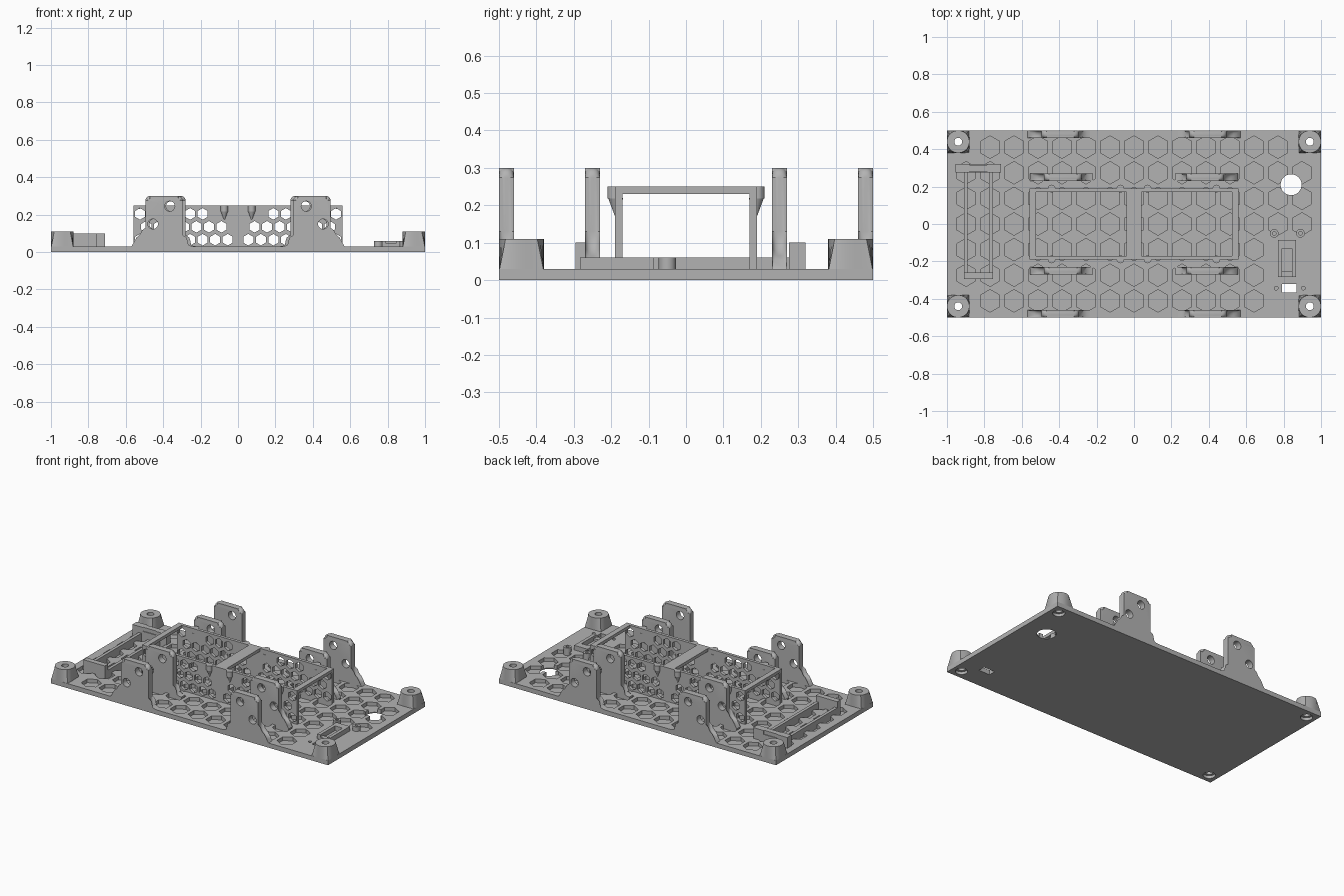
import bpy, bmesh
from math import pi, sin, cos
from mathutils import Matrix, Vector

if "Cube" in bpy.data.objects:
    bpy.data.objects.remove(bpy.data.objects["Cube"])

grey = bpy.data.materials.new("matte_grey")
grey.use_nodes = True
grey.diffuse_color = (0.45, 0.45, 0.45, 1)
grey.node_tree.nodes["Principled BSDF"].inputs["Base Color"].default_value = grey.diffuse_color


def make(name, bm):
    bmesh.ops.recalc_face_normals(bm, faces=bm.faces)
    mesh = bpy.data.meshes.new(name)
    bm.to_mesh(mesh)
    bm.free()
    mesh.materials.append(grey)
    ob = bpy.data.objects.new(name, mesh)
    bpy.context.collection.objects.link(ob)
    return ob


def add_box(bm, x, y, z):
    size = Vector((x[1] - x[0], y[1] - y[0], z[1] - z[0]))
    mid = Vector((x[0] + x[1], y[0] + y[1], z[0] + z[1])) / 2
    bmesh.ops.create_cube(bm, size=1, matrix=Matrix.Translation(mid) @ Matrix.Diagonal((*size, 1)))


def boxes(name, *parts):
    bm = bmesh.new()
    for p in parts:
        add_box(bm, *p)
    return make(name, bm)


def prisms(name, centres, r, length, sides=32, axis="Z", r_top=None):
    bm = bmesh.new()
    turn = Matrix.Rotation(pi / 2, 4, "X") if axis == "Y" else Matrix()
    for c in centres:
        bmesh.ops.create_cone(bm, cap_ends=True, segments=sides, radius1=r,
                              radius2=r if r_top is None else r_top, depth=length,
                              matrix=Matrix.Translation(c) @ turn)
    return make(name, bm)


def bake(ob):
    deps = bpy.context.evaluated_depsgraph_get()
    mesh = bpy.data.meshes.new_from_object(ob.evaluated_get(deps))
    ob.modifiers.clear()
    ob.data = mesh


def cut(ob, *cutters):
    for c in cutters:
        m = ob.modifiers.new("cut", "BOOLEAN")
        m.operation, m.solver, m.object = "DIFFERENCE", "EXACT", c
    bake(ob)
    for c in cutters:
        bpy.data.objects.remove(c)


signs = [(sx, sy) for sx in (-1, 1) for sy in (-1, 1)]
corners = [(sx * 0.94, sy * 0.44) for sx, sy in signs]
T = 0.03      # plate thickness

# Base plate with a field of blind hexagonal pockets
pockets = []
for i in range(-7, 8):
    for j in range(-3, 4):
        x, y = i * 0.1283, j * 0.137
        at_corner = abs(x) > 0.8 and abs(y) > 0.35
        at_socket = x > 0.7 and y < -0.05
        if not at_corner and not at_socket:
            pockets.append((x, y, 0.056))
plate = boxes("base_plate", ((-1, 1), (-0.5, 0.5), (0, T)))
cut(plate,
    prisms("pocket_cutter", pockets, 0.06, 0.1, 6),
    prisms("screw_cutter", [(x, y, 0) for x, y in corners], 0.021, 0.2),
    prisms("counterbore_cutter", [(x, y, 0) for x, y in corners], 0.036, 0.036),
    prisms("cable_cutter", [(0.84, 0.21, 0)], 0.056, 0.2),
    prisms("pin_cutter", [(0.76, -0.343, 0.03), (0.905, -0.343, 0.03)], 0.01, 0.04),
    boxes("slot_cutter", ((0.79, 0.87), (-0.365, -0.32), (-0.1, 0.1))))

# Corner bosses: square foot lofted to a round top
for k, (x, y) in enumerate(corners):
    bm = bmesh.new()
    low, high = [], []
    for a in range(32):
        c, s = cos(a * pi / 16), sin(a * pi / 16)
        q = 0.06 / max(abs(c), abs(s))
        low.append(bm.verts.new((x + q * c, y + q * s, 0.022)))
        high.append(bm.verts.new((x + 0.06 * c, y + 0.06 * s, 0.11)))
    bm.faces.new(low)
    bm.faces.new(high)
    for a in range(32):
        b = (a + 1) % 32
        bm.faces.new((low[a], low[b], high[b], high[a]))
    boss = make(f"corner_boss_{k + 1}", bm)
    cut(boss, prisms("boss_cutter", [(x, y, 0.1)], 0.021, 0.3))


def arc(cx, cz, r, a0, a1, n=6):
    return [(cx + r * cos(pi / 180 * (a0 + (a1 - a0) * i / n)),
             cz + r * sin(pi / 180 * (a0 + (a1 - a0) * i / n))) for i in range(n + 1)]


# Upright tabs with flared feet, rounded rims and two holes
def tab(name, sx, y, shift):
    a, b, top = 0.295 + shift, 0.495 + shift, 0.3
    pts = [(a - 0.06, 0.006)]
    pts += arc(a - 0.06, T + 0.08, 0.08, -90, 0)[:-1]
    pts = [(min(p[0], a), p[1]) for p in pts] + [(a, T + 0.1)]
    pts += arc(a + 0.026, top - 0.026, 0.026, 180, 90)
    pts += arc(b - 0.026, top - 0.026, 0.026, 90, 0)
    pts += arc(b + 0.075, T + 0.1, 0.075, 180, 270)[:-1]
    pts += [(b + 0.075, T), (b + 0.075, 0.006)]
    # keep the inner foot a clean quarter curve
    inner = [(a - 0.06, 0.006)] + arc(a - 0.06, T + 0.06, 0.06, -90, 0)
    pts = inner + [p for p in pts if p[1] > T + 0.09 or p[0] > b]
    bm = bmesh.new()
    front = [bm.verts.new((sx * px, y - 0.02, pz)) for px, pz in pts]
    back = [bm.verts.new((sx * px, y + 0.02, pz)) for px, pz in pts]
    bm.faces.new(front)
    bm.faces.new(back)
    n = len(pts)
    for i in range(n):
        j = (i + 1) % n
        bm.faces.new((front[i], front[j], back[j], back[i]))
    rim = [e for e in bm.edges if e.verts[0].co.y == e.verts[1].co.y
           and min(v.co.z for v in e.verts) > 0.04]
    bmesh.ops.bevel(bm, geom=rim, offset=0.017, segments=4, profile=0.5,
                    affect="EDGES", clamp_overlap=False)
    ob = make(name, bm)
    holes = [(sx * (0.365 + shift / 2), y, 0.245), (sx * (0.455 + shift / 2), y, 0.15)]
    cut(ob, prisms("tab_cutter", holes, 0.027, 0.2, 24, "Y"))


for sx, sy in signs:
    tag = ("left" if sx > 0 else "right") + ("_back" if sy > 0 else "_front")
    tab("outer_tab_" + tag, sx, sy * 0.48, 0)
    tab("inner_tab_" + tag, sx, sy * 0.25, -0.015)

# Central cage: two perforated walls joined by three bridges
pegs = (-0.44, -0.073, 0.073, 0.44)
vents = []
for row, z in enumerate((0.066, 0.135, 0.204)):
    for i in range(8):
        x = 0.055 + 0.067 * (i + (row % 2) / 2)
        near_peg = row == 2 and min(abs(x - p) for p in pegs) < 0.05
        if x < 0.54 and not near_peg:
            vents += [(x, 0, z), (-x, 0, z)]
for sy, side in ((-1, "front"), (1, "back")):
    wall = boxes("cage_wall_" + side, ((-0.56, 0.56), sorted((sy * 0.17, sy * 0.19)), (0.006, 0.25)))
    cut(wall, prisms("vent_cutter", vents, 0.031, 1, 6, "Y"))
    # Clip pegs tapering into the wall
    prisms("clip_pegs_" + side, [(x, sy * 0.19, 0.234) for x in pegs], 0.02, 0.032, 20)
    prisms("clip_tapers_" + side, [(x, sy * 0.188, 0.195) for x in pegs], 0.002, 0.048, 20, r_top=0.02)
for name, x in (("right", (-0.56, -0.525)), ("middle", (-0.04, 0.04)), ("left", (0.525, 0.56))):
    boxes("cage_bridge_" + name, (x, (-0.171, 0.171), (0.23, 0.25)))

# Long board holder near the right end
boxes("board_holder",
      ((-0.955, -0.71), (0.275, 0.32), (0.006, 0.075)),
      ((-0.91, -0.755), (0.28, 0.315), (0.07, 0.1)),
      ((-0.955, -0.88), (0.275, 0.32), (0.07, 0.1)),
      ((-0.785, -0.71), (0.275, 0.32), (0.07, 0.1)),
      ((-0.91, -0.755), (-0.295, -0.26), (0.006, 0.1)),
      ((-0.91, -0.89), (-0.27, 0.28), (0.006, 0.06)),
      ((-0.775, -0.755), (-0.27, 0.28), (0.006, 0.06)))

# Small socket frame and its screw posts near the left end
boxes("socket_frame",
      ((0.77, 0.792), (-0.283, -0.085), (0.02, 0.06)),
      ((0.845, 0.867), (-0.283, -0.085), (0.02, 0.06)),
      ((0.79, 0.847), (-0.13, -0.085), (0.02, 0.06)),
      ((0.79, 0.847), (-0.283, -0.255), (0.02, 0.045)))
posts = [(0.75, -0.05, 0.035), (0.89, -0.05, 0.035)]
post_ob = prisms("socket_posts", posts, 0.023, 0.05, 24)
cut(post_ob, prisms("post_cutter", [(x, y, 0.06) for x, y, z in posts], 0.01, 0.05, 16))

# Smooth the curved surfaces, keep edges sharp
bpy.ops.object.select_all(action="DESELECT")
for ob in bpy.context.collection.objects:
    if ob.type == "MESH" and ob.name.startswith(("corner", "outer", "inner", "clip", "socket", "base")):
        ob.select_set(True)
        bpy.context.view_layer.objects.active = ob
bpy.ops.object.shade_smooth_by_angle(angle=pi / 6)
